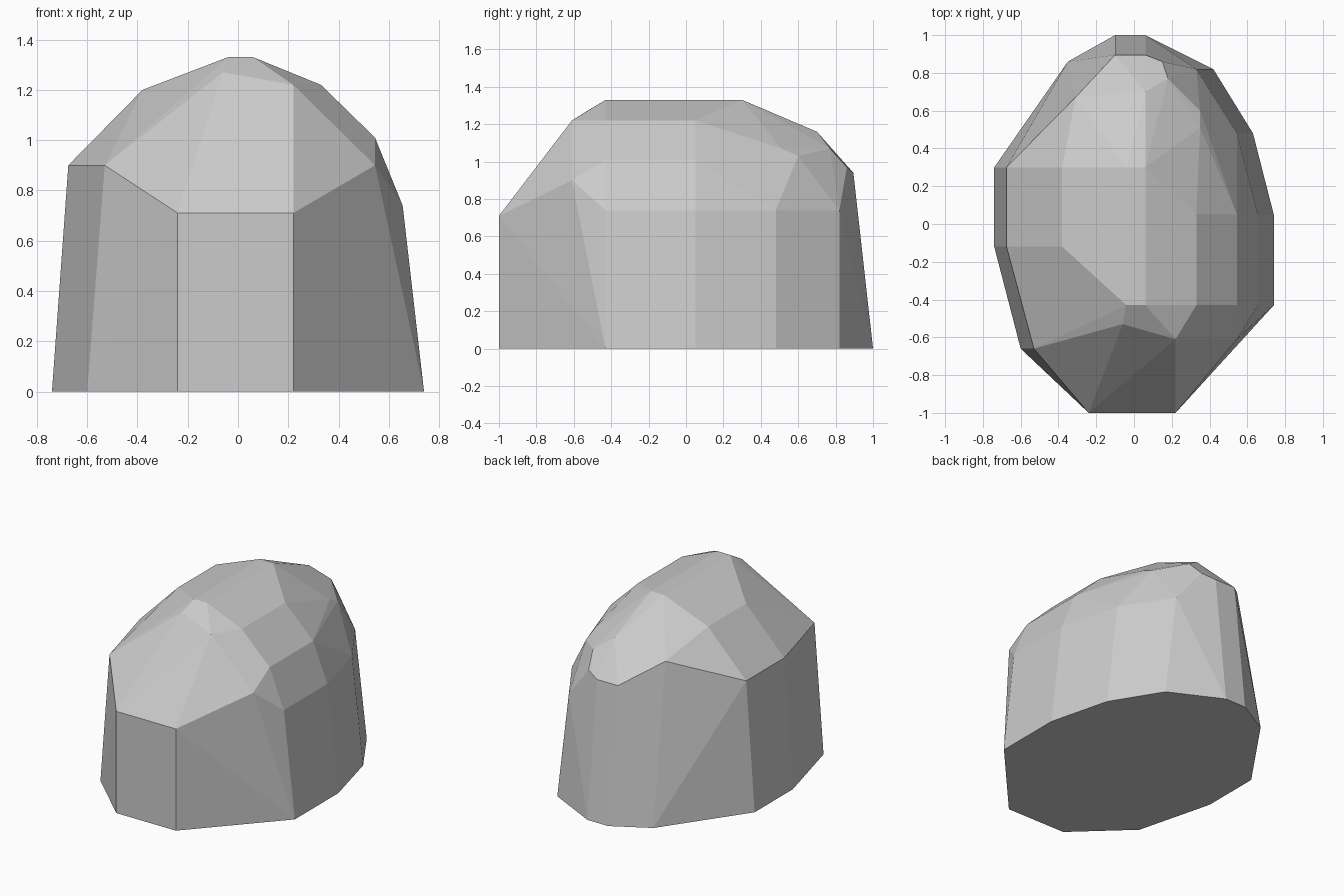
import bpy
import bmesh
import math

default_cube = bpy.data.objects.get("Cube")
if default_cube:
    bpy.data.objects.remove(default_cube, do_unlink=True)


def make_material(name, value):
    material = bpy.data.materials.new(name)
    colour = (value, value, value, 1.0)
    material.diffuse_color = colour
    material.use_nodes = True
    shader = material.node_tree.nodes["Principled BSDF"]
    shader.inputs["Base Color"].default_value = colour
    return material


def at_height(outline, z):
    return [(x, y, z) for x, y in outline]


def sweep(profile, stations):
    """Repeat a list of (x, z) corners at each depth."""
    return [(x, y, z) for y in stations for x, z in profile]


# Ground outline
corners = at_height([(-.24, -1), (.22, -1), (.74, -.43), (.74, .05),
                     (.63, .48), (.42, .82), (.06, 1), (-.10, 1),
                     (-.35, .86), (-.74, .30), (-.74, -.12), (-.60, -.66)], 0)

# Vertical front face and the slanted facets above it
corners += at_height([(-.24, -1), (.22, -1)], .71)
corners += [(.22, -.61, 1.22), (.545, -.61, .90),
            (-.53, -.66, .90), (-.06, -.53, 1.27)]

# Stepped facets along the two long sides and the top ridge
corners += sweep([(.655, .74), (.545, 1.01), (.33, 1.22)], (-.43, .05))
corners += sweep([(-.675, .90), (-.38, 1.20)], (-.12, .30))
corners += sweep([(-.04, 1.33), (.06, 1.33)], (-.43, .30))

# Sloping back
corners += at_height([(.545, .48), (.33, .82)], .74)
corners += at_height([(-.10, .895), (.06, .895)], .94)
corners += [(.35, .51, 1.07), (.35, .60, 1.03), (.18, .77, 1.07),
            (.15, .86, .97), (.06, .70, 1.16), (-.24, .52, 1.17),
            (-.31, .67, 1.08)]

# Wrap the corners in a faceted shell and merge nearly flat facets
bm = bmesh.new()
for corner in corners:
    bm.verts.new(corner)
hull = bmesh.ops.convex_hull(bm, input=bm.verts[:])
loose = [v for v in bm.verts if not v.link_faces]
bmesh.ops.delete(bm, geom=loose, context="VERTS")
bmesh.ops.dissolve_limit(bm, angle_limit=math.radians(2),
                         verts=bm.verts[:], edges=bm.edges[:])
bmesh.ops.recalc_face_normals(bm, faces=bm.faces[:])

mesh = bpy.data.meshes.new("boulder")
bm.to_mesh(mesh)
bm.free()
mesh.materials.append(make_material("stone grey", .6))
boulder = bpy.data.objects.new("boulder", mesh)
bpy.context.collection.objects.link(boulder)
